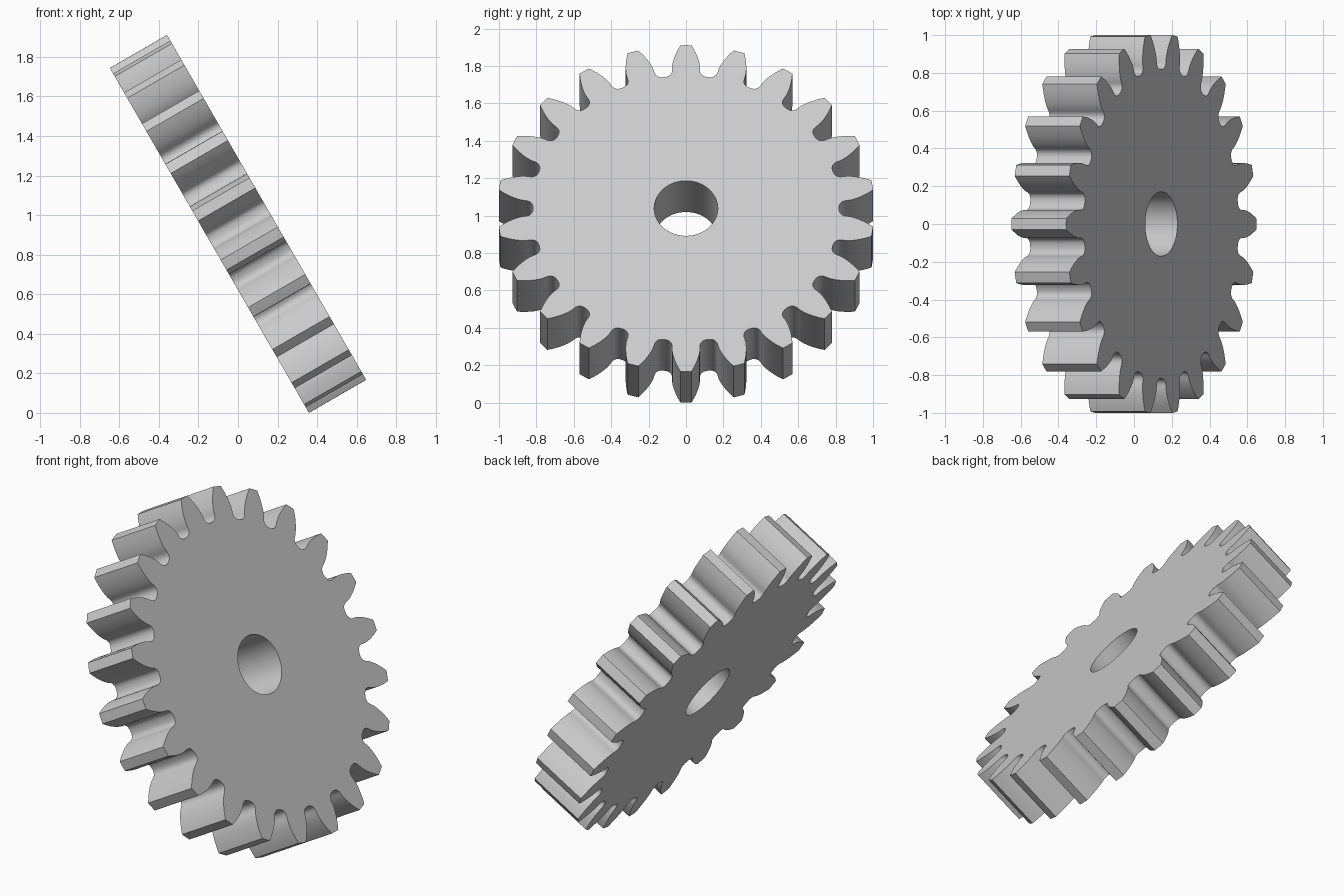
import bpy, bmesh, math
from math import pi, sin, cos, tan, acos, radians

if "Cube" in bpy.data.objects:
    bpy.data.objects.remove(bpy.data.objects["Cube"], do_unlink=True)

# Gear dimensions
TEETH = 22
MODULE = 0.0839
THICK = 0.334
BORE = 0.17
TILT = radians(30)
pitch_r = TEETH * MODULE / 2
tip_r = pitch_r + MODULE
root_r = pitch_r - 1.25 * MODULE
base_r = pitch_r * cos(radians(20))


def involute(a):
    return tan(a) - a


def half_angle(r):
    """Half the angular width of a tooth at radius r."""
    return pi / (2 * TEETH) + involute(radians(20)) - involute(acos(min(1, base_r / r)))


def half_tooth():
    """Tip centre to valley centre as (radius, angle) pairs."""
    steps = 8
    pts = [(tip_r, 0)]
    for i in range(steps + 1):
        r = tip_r + (base_r - tip_r) * i / steps
        pts.append((r, half_angle(r)))
    mid = pi / TEETH
    gap = mid - half_angle(base_r)
    for i in range(1, steps + 1):
        t = pi / 2 * i / steps
        pts.append((base_r - (base_r - root_r) * sin(t) ** 0.8,
                    mid - gap * max(0, cos(t)) ** 0.8))
    return pts


# Whole outline from mirrored half teeth
half = half_tooth()
tooth = [(r, -a) for r, a in reversed(half[1:-1])] + half
outline = [(r, a + k * 2 * pi / TEETH) for k in range(TEETH) for r, a in tooth]

# Gear body: rings for the outer wall and the bore on both faces
bm = bmesh.new()


def ring(x, radius=None):
    return [bm.verts.new((x, (radius or r) * sin(a), (radius or r) * cos(a)))
            for r, a in outline]


rings = [ring(THICK / 2), ring(-THICK / 2), ring(-THICK / 2, BORE), ring(THICK / 2, BORE)]
n = len(outline)
for k in range(4):
    a, b = rings[k], rings[(k + 1) % 4]
    for i in range(n):
        j = (i + 1) % n
        bm.faces.new((a[i], a[j], b[j], b[i]))
bmesh.ops.recalc_face_normals(bm, faces=bm.faces)
mesh = bpy.data.meshes.new("gear_wheel")
bm.to_mesh(mesh)
bm.free()

gear = bpy.data.objects.new("gear_wheel", mesh)
bpy.context.collection.objects.link(gear)
gear.rotation_euler = (0, -TILT, 0)
gear.location.z = tip_r * cos(TILT) + THICK / 2 * sin(TILT)

# Plain grey material
mat = bpy.data.materials.new("light_grey")
mat.use_nodes = True
grey = (0.6, 0.6, 0.6, 1)
mat.diffuse_color = grey
mat.node_tree.nodes["Principled BSDF"].inputs["Base Color"].default_value = grey
mesh.materials.append(mat)

# Smooth flanks with crisp tips and rims
bpy.ops.object.select_all(action="DESELECT")
gear.select_set(True)
bpy.context.view_layer.objects.active = gear
bpy.ops.object.shade_smooth_by_angle(angle=radians(30))
